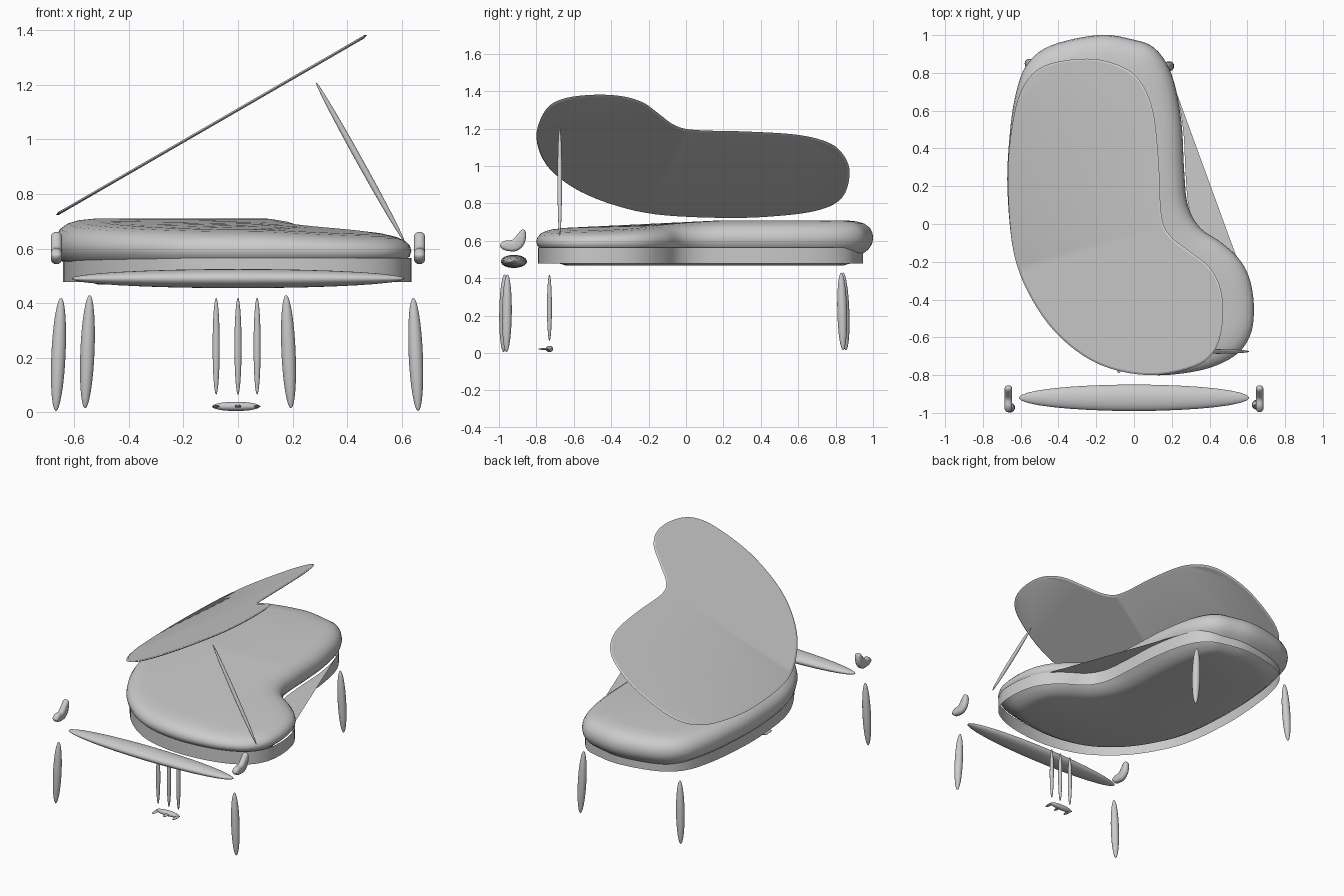
import bpy, bmesh, math
from mathutils import Vector

if "Cube" in bpy.data.objects:
    bpy.data.objects.remove(bpy.data.objects["Cube"])

grey = bpy.data.materials.new("plain_grey")
grey.use_nodes = True
grey.diffuse_color = (0.6, 0.6, 0.6, 1)
grey.node_tree.nodes["Principled BSDF"].inputs["Base Color"].default_value = (0.6, 0.6, 0.6, 1)


def finish(bm, name, angle=40, recalc=True):
    if recalc:
        bmesh.ops.recalc_face_normals(bm, faces=bm.faces)
    mesh = bpy.data.meshes.new(name)
    bm.to_mesh(mesh)
    bm.free()
    mesh.materials.append(grey)
    obj = bpy.data.objects.new(name, mesh)
    bpy.context.collection.objects.link(obj)
    bpy.ops.object.select_all(action="DESELECT")
    obj.select_set(True)
    bpy.context.view_layer.objects.active = obj
    bpy.ops.object.shade_smooth_by_angle(angle=math.radians(angle))
    return obj


def smooth_loop(points, steps=5):
    """Closed smooth curve through the points."""
    pts = [Vector(p) for p in points]
    n, out = len(pts), []
    for i in range(n):
        a, b, c, d = (pts[(i + k) % n] for k in (-1, 0, 1, 2))
        for s in range(steps):
            t = s / steps
            out.append(b + (c - a) * t / 2 + (a * 2 - b * 5 + c * 4 - d) * t**2 / 2
                       + (b * 3 - a - c * 3 + d) * t**3 / 2)
    return out


def inset(loop, amount):
    """Move a counter-clockwise loop inward."""
    n, out = len(loop), []
    for i, p in enumerate(loop):
        t = (loop[(i + 1) % n] - loop[i - 1]).normalized()
        out.append(p + Vector((-t.y, t.x)) * amount)
    return out


def loft(name, loop, layers, place, caps=True, angle=40):
    """Stack inset copies of a loop; layers are (inset, level)."""
    bm = bmesh.new()
    rings = [[bm.verts.new(place(p, level)) for p in inset(loop, amount)]
             for amount, level in layers]
    n = len(loop)
    for lower, upper in zip(rings, rings[1:]):
        for i in range(n):
            j = (i + 1) % n
            bm.faces.new((lower[i], lower[j], upper[j], upper[i]))
    if caps:
        bm.faces.new(rings[0][::-1])
        bm.faces.new(rings[-1])
        bmesh.ops.triangulate(bm, faces=[f for f in bm.faces if len(f.verts) > 4])
    return finish(bm, name, angle)


def spindle(name, start, end, radius, depth=None):
    """Ellipsoid stretched between two points."""
    a, b = Vector(start), Vector(end)
    bm = bmesh.new()
    bmesh.ops.create_uvsphere(bm, u_segments=24, v_segments=16, radius=1)
    obj = finish(bm, name, 60)
    obj.location = (a + b) / 2
    obj.scale = (radius, depth or radius, (b - a).length / 2)
    obj.rotation_euler = (b - a).to_track_quat("Z", "Y").to_euler()
    return obj


# Swollen case: full at the back, thinner towards the front right
outline = smooth_loop([
    (-.19, 1), (-.44, .945), (-.57, .84), (-.63, .67), (-.66, .45), (-.67, .18),
    (-.635, -.16), (-.54, -.4), (-.39, -.6), (-.18, -.745), (.08, -.8), (.35, -.775),
    (.53, -.7), (.615, -.59), (.635, -.45), (.615, -.3), (.56, -.19), (.465, -.1),
    (.35, -.02), (.285, .1), (.265, .29), (.25, .55), (.2, .79), (.11, .93), (-.02, .98)])


def place_case(p, z):
    if z > .55:
        front = min(max(.2 - p.y, 0), 1)
        side = min(max(p.x - .1, 0), .5)
        z = .55 + (z - .55) * (1 - .3 * front) * (1 - .45 * side)
    return (p.x, p.y, z)


loft("case", outline,
     [(.16, .468), (.12, .48), (.08, .505), (.05, .535), (.025, .555), (.006, .585),
      (0, .615), (.005, .645), (.02, .672), (.05, .693), (.09, .704), (.15, .71)], place_case)

# Thin open rim below the case
rim_loop = [Vector(((p.x - .635) * .977 + .635, (p.y + .8) * .964 - .79)) for p in outline]
loft("rim", rim_loop, [(0, .478), (0, .565)], lambda p, z: (p.x, p.y, z), caps=False)

# Flat web bridging the waist of the rim
bm = bmesh.new()
waist = [p for p in rim_loop if p.x > .18 and -.2 < p.y < .8]
bm.faces.new([bm.verts.new((p.x, p.y, .565)) for p in waist])
bmesh.ops.triangulate(bm, faces=bm.faces)
finish(bm, "waist_web")

# Open lid, hinged on the right side
lid_loop = smooth_loop([
    (-.25, .875), (-.48, .835), (-.6, .7), (-.655, .45), (-.667, .18), (-.635, -.16),
    (-.54, -.4), (-.39, -.6), (-.18, -.745), (.08, -.8), (.32, -.755), (.43, -.665),
    (.47, -.51), (.46, -.35), (.4, -.23), (.295, -.145), (.19, -.06), (.145, .05),
    (.13, .34), (.1, .6), (.03, .76), (-.08, .84)])
loft("lid", lid_loop, [(.01, -.006), (0, 0), (.01, .006)],
     lambda p, z: (p.x, p.y, .723 + (p.x + .667) * .578 + z), angle=20)
spindle("lid_prop", (.61, -.675, .625), (.285, -.675, 1.21), .012)

# Keyboard
spindle("keyboard", (-.61, -.92, .49), (.61, -.92, .49), .035, .07).rotation_euler = (
    0, math.pi / 2, 0)

# Curved cheeks at the keyboard ends
cheek_loop = smooth_loop([
    (-.995, .575), (-.97, .55), (-.91, .545), (-.87, .575), (-.855, .62), (-.86, .655),
    (-.88, .658), (-.905, .63), (-.93, .605), (-.97, .6)])
for side, x in (("left", .665), ("right", -.665)):
    loft(side + "_cheek", cheek_loop,
         [(.015, -.02), (.007, -.017), (0, -.008), (0, .008), (.007, .017), (.015, .02)],
         lambda p, dx: (x + dx, p.x, p.y), angle=80)

# Legs
spindle("front_left_leg", (.66, -.96, .005), (.642, -.955, .42), .026)
spindle("front_right_leg", (-.667, -.975, .005), (-.648, -.97, .42), .026)
spindle("back_left_leg", (.194, .84, .015), (.176, .83, .43), .026)
spindle("back_right_leg", (-.56, .855, .015), (-.543, .84, .43), .026)

# Pedal rods, pedals and their base
for label, x in (("left", .07), ("middle", 0), ("right", -.08)):
    spindle(label + "_pedal_rod", (x, -.73, .065), (x, -.73, .42), .013)
    spindle(label + "_pedal", (x, -.79, .022), (x, -.72, .022), .012, .005)
base = spindle("pedal_base", (-.095, -.73, .022), (.08, -.73, .022), .017, .02)
base.rotation_euler = (0, math.pi / 2, 0)
